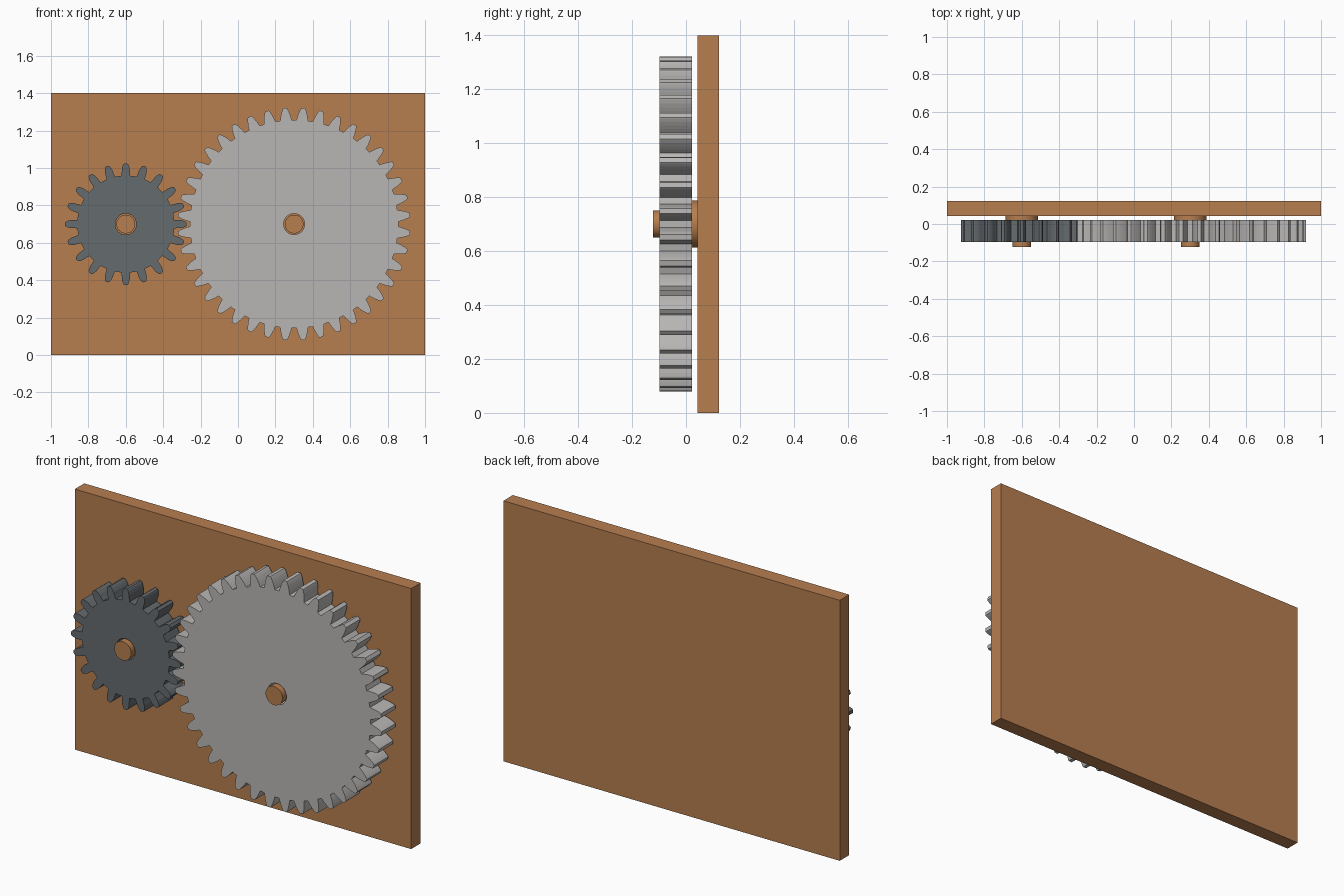
import bpy
import bmesh
from math import sin, cos, pi, radians
from mathutils import Matrix

cube = bpy.data.objects.get("Cube")
if cube:
    bpy.data.objects.remove(cube, do_unlink=True)


def material(name, rgb):
    m = bpy.data.materials.new(name)
    m.use_nodes = True
    m.diffuse_color = (*rgb, 1)
    m.node_tree.nodes["Principled BSDF"].inputs["Base Color"].default_value = (*rgb, 1)
    return m


WOOD = material("warm wood", (0.47, 0.21, 0.08))
STEEL = material("pale steel", (0.48, 0.47, 0.46))
IRON = material("dark iron", (0.13, 0.145, 0.155))

AXLE_Z = 0.7
FRONT, BACK = -0.0975, 0.0225      # gear faces
BOARD_FRONT, BOARD_BACK = 0.0425, 0.1225


def finish(name, bm, mat):
    bmesh.ops.recalc_face_normals(bm, faces=bm.faces)
    mesh = bpy.data.meshes.new(name)
    bm.to_mesh(mesh)
    bm.free()
    mesh.materials.append(mat)
    ob = bpy.data.objects.new(name, mesh)
    bpy.context.collection.objects.link(ob)
    return ob


def cylinder(name, x, radius, y0, y1, mat):
    bm = bmesh.new()
    place = Matrix.Translation((x, (y0 + y1) / 2, AXLE_Z)) @ Matrix.Rotation(pi / 2, 4, 'X')
    bmesh.ops.create_cone(bm, cap_ends=True, segments=48, radius1=radius,
                          radius2=radius, depth=y1 - y0, matrix=place)
    ob = finish(name, bm, mat)
    bpy.ops.object.select_all(action='DESELECT')
    ob.select_set(True)
    bpy.context.view_layer.objects.active = ob
    bpy.ops.object.shade_smooth_by_angle(angle=radians(30))


def gear(name, x, teeth, flank, phase, hole, mat):
    """Flank lists (radius, half width) from tooth root to tip."""
    polar = []
    for i in range(teeth):
        a = 2 * pi * (i + phase) / teeth
        polar += [(r, a - w / r) for r, w in flank]
        polar += [(r, a + w / r) for r, w in reversed(flank)]
    bm = bmesh.new()

    def ring(y, bore):
        return [bm.verts.new((x + (bore or r) * cos(a), y, AXLE_Z + (bore or r) * sin(a)))
                for r, a in polar]

    # Four loops joined around the section: rim front, rim back, bore back, bore front
    loops = [ring(FRONT, 0), ring(BACK, 0), ring(BACK, hole), ring(FRONT, hole)]
    n = len(polar)
    for k in range(4):
        p, q = loops[k], loops[(k + 1) % 4]
        for i in range(n):
            j = (i + 1) % n
            bm.faces.new((p[i], p[j], q[j], q[i]))
    finish(name, bm, mat)


# Backing board
bm = bmesh.new()
bmesh.ops.create_cube(bm, size=1)
bmesh.ops.scale(bm, vec=(2, BOARD_BACK - BOARD_FRONT, 2 * AXLE_Z), verts=bm.verts)
bmesh.ops.translate(bm, vec=(0, (BOARD_FRONT + BOARD_BACK) / 2, AXLE_Z), verts=bm.verts)
finish("backing_board", bm, WOOD)

# Meshing gears
gear("small_gear", -0.6, 20,
     [(0.26, 0.023), (0.28, 0.0215), (0.295, 0.0215), (0.31, 0.0175),
      (0.32, 0.013), (0.325, 0.008)], 0, 0.056, IRON)
gear("large_gear", 0.3, 40,
     [(0.557, 0.031), (0.575, 0.0275), (0.59, 0.0235), (0.605, 0.0185),
      (0.616, 0.0135), (0.622, 0.010)], 0.5, 0.056, STEEL)

# Spacers and axle pins
for label, x in (("small_gear", -0.6), ("large_gear", 0.3)):
    cylinder(label + "_spacer", x, 0.087, BACK, BOARD_FRONT, WOOD)
    cylinder(label + "_axle_pin", x, 0.05, -0.1225, BACK, WOOD)
